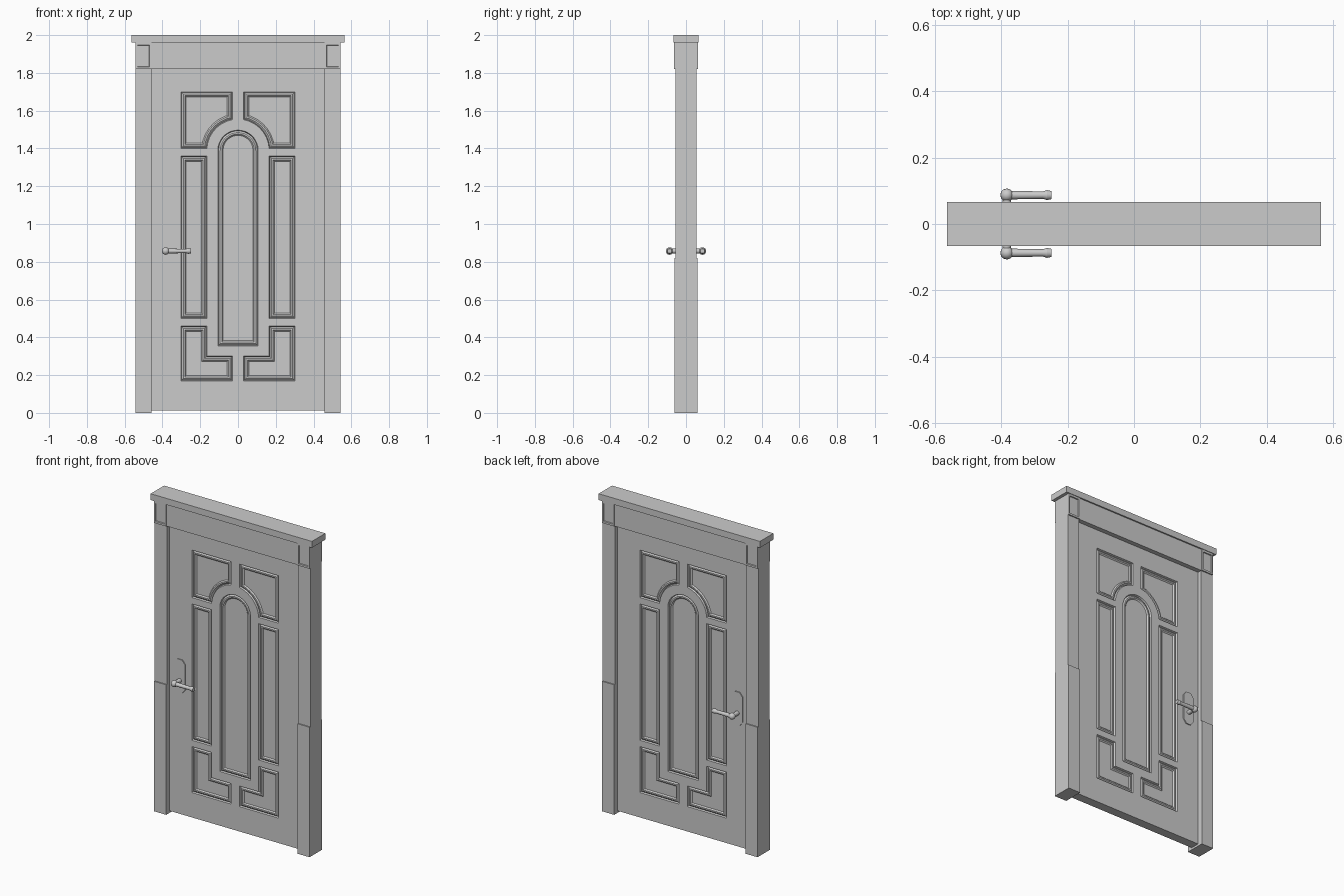
import bpy, bmesh, math
from mathutils import Vector
from mathutils.geometry import tessellate_polygon

if "Cube" in bpy.data.objects:
    bpy.data.objects.remove(bpy.data.objects["Cube"])

grey = bpy.data.materials.new("plain_grey")
grey.diffuse_color = (0.6, 0.6, 0.6, 1)
grey.use_nodes = True
grey.node_tree.nodes["Principled BSDF"].inputs["Base Color"].default_value = grey.diffuse_color


def box(name, x0, x1, hy, z0, z1):
    """Box centred on y = 0 with half depth hy."""
    bpy.ops.mesh.primitive_cube_add(size=1, location=((x0 + x1) / 2, 0, (z0 + z1) / 2))
    ob = bpy.context.object
    ob.name = name
    ob.scale = (x1 - x0, 2 * hy, z1 - z0)
    ob.data.materials.append(grey)
    return ob


def rect(x0, x1, z0, z1):
    return [(x0, z0), (x1, z0), (x1, z1), (x0, z1)]


def arc(cx, cz, r, a0, a1, n):
    return [(cx + r * math.cos(math.radians(a0 + (a1 - a0) * i / n)),
             cz + r * math.sin(math.radians(a0 + (a1 - a0) * i / n))) for i in range(n + 1)]


def inset(pts, d):
    """Mitred inset of a closed outline."""
    p = [Vector(q) for q in pts]
    n = len(p)
    area = sum(p[i].x * p[(i + 1) % n].y - p[(i + 1) % n].x * p[i].y for i in range(n))
    s = 1 if area > 0 else -1
    out = []
    for i in range(n):
        a = (p[i] - p[i - 1]).normalized()
        b = (p[(i + 1) % n] - p[i]).normalized()
        na, nb = Vector((-a.y, a.x)) * s, Vector((-b.y, b.x)) * s
        out.append(tuple(p[i] + (na + nb) * d / (1 + na.dot(nb))))
    return out


def slab(name, outline, hy, panels=(), profile=()):
    """Flat slab whose two faces carry panels sunk along profile = (inset, depth) steps."""
    bm = bmesh.new()
    rims = []
    for s in (-1, 1):
        loops = [[bm.verts.new((x, s * hy, z)) for x, z in pts] for pts in [outline, *panels]]
        flat = [v for loop in loops for v in loop]
        for tri in tessellate_polygon([[Vector((v.co.x, v.co.z, 0)) for v in l] for l in loops]):
            bm.faces.new([flat[i] for i in tri])
        for pts, ring in zip(panels, loops[1:]):
            for d, depth in profile:
                new = [bm.verts.new((x, s * (hy - depth), z)) for x, z in inset(pts, d)]
                for i in range(len(ring)):
                    bm.faces.new((ring[i - 1], ring[i], new[i], new[i - 1]))
                ring = new
            bm.faces.new(ring)
        rims.append(loops[0])
    a, b = rims
    for i in range(len(a)):
        bm.faces.new((a[i - 1], a[i], b[i], b[i - 1]))
    bmesh.ops.recalc_face_normals(bm, faces=bm.faces)
    me = bpy.data.meshes.new(name)
    bm.to_mesh(me)
    bm.free()
    ob = bpy.data.objects.new(name, me)
    bpy.context.collection.objects.link(ob)
    me.materials.append(grey)
    return ob


def smooth(name):
    ob = bpy.context.object
    ob.name = name
    ob.data.materials.append(grey)
    bpy.ops.object.shade_smooth_by_angle(angle=math.radians(40))


def rod(name, a, b, r0, r1, n=12):
    a, b = Vector(a), Vector(b)
    bpy.ops.mesh.primitive_cone_add(vertices=n, radius1=r0, radius2=r1, depth=(b - a).length,
                                    location=(a + b) / 2,
                                    rotation=(b - a).to_track_quat('Z', 'Y').to_euler())
    smooth(name)


# Panel outlines: arched centre, then the left set mirrored to the right
centre = [(-0.107, 0.355), (0.107, 0.355)] + arc(0, 1.39, 0.107, 0, 180, 18)
left = [
    rect(-0.302, -0.165, 0.50, 1.36),
    [(-0.302, 1.40), (-0.302, 1.70), (-0.03, 1.70)] + arc(0, 1.39, 0.165, 100.5, 176.5, 7),
    [(-0.302, 0.17), (-0.03, 0.17), (-0.03, 0.30), (-0.165, 0.30), (-0.165, 0.46), (-0.302, 0.46)],
]
right = [[(-x, z) for x, z in p] for p in left]

# Door leaf with moulded panels on both faces
slab("door_leaf", rect(-0.458, 0.458, 0.013, 1.82), 0.029, [centre, *left, *right],
     [(0.004, 0.010), (0.013, 0.003), (0.021, 0.003), (0.028, 0.010)])

# Frame: stepped posts and corner blocks with sunk squares
for side, s in (("left", -1), ("right", 1)):
    x0, x1 = sorted((s * 0.543, s * 0.458))
    box(side + "_post_base", x0, x1, 0.062, 0, 0.82)
    box(side + "_post", x0, x1, 0.055, 0.82, 1.82)
    slab(side + "_corner_block", rect(x0, x1, 1.82, 1.96), 0.063,
         [rect(x0 + 0.010, x1 - 0.010, 1.832, 1.947)], [(0.002, 0.006)])

# Header and cornice
box("header", -0.458, 0.458, 0.058, 1.82, 1.96)
box("cornice", -0.563, 0.563, 0.067, 1.96, 2.0)

# Handle plate, passing through the door so it shows on both faces
hx, hz = -0.383, 0.857
slab("handle_plate", [(-0.418, 0.805), (-0.398, 0.78), (-0.366, 0.78), (-0.346, 0.805),
                      (-0.346, 0.965), (-0.366, 0.99), (-0.398, 0.99), (-0.418, 0.965)], 0.035)

# Lever handles, front and back
for side, s in (("front", -1), ("back", 1)):
    y = s * 0.087
    rod(side + "_handle_neck", (hx, s * 0.03, hz), (hx, y, hz), 0.014, 0.012)
    bpy.ops.mesh.primitive_uv_sphere_add(segments=12, ring_count=8, radius=0.02, location=(hx, y, hz))
    smooth(side + "_handle_knob")
    rod(side + "_lever", (hx, y, hz), (-0.268, y, hz), 0.013, 0.011)
    rod(side + "_lever_flare", (-0.275, y, hz), (-0.262, y, hz), 0.011, 0.015)
    rod(side + "_lever_tip", (-0.262, y, hz), (-0.248, y, hz), 0.015, 0.012)
